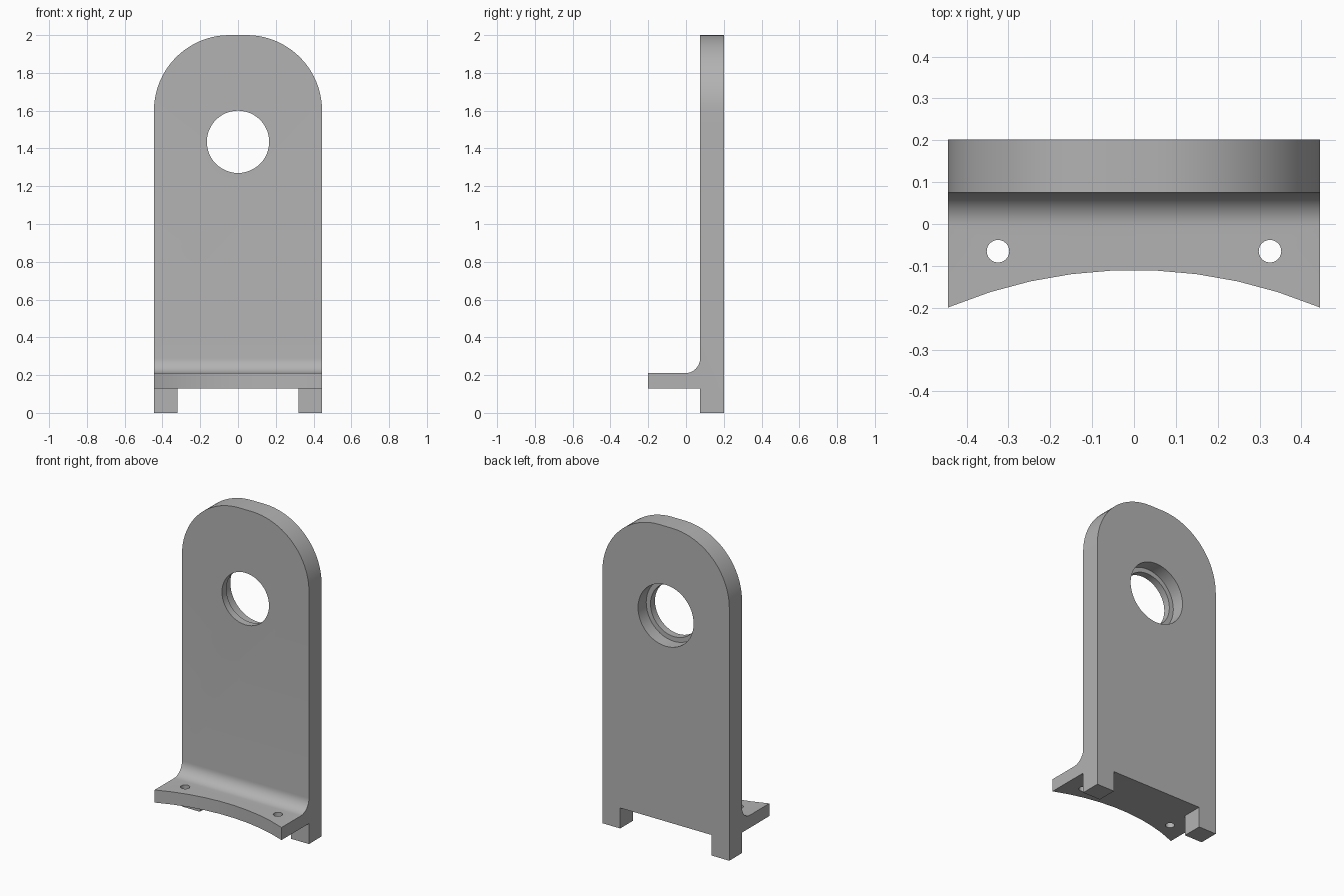
import bpy, bmesh
from math import sin, cos, pi, radians
from mathutils import Vector

default = bpy.data.objects.get("Cube")
if default:
    bpy.data.objects.remove(default, do_unlink=True)

# Main dimensions
HALF_W, HEIGHT = 0.445, 2.0
FRONT, BACK = 0.075, 0.202          # upright plate faces
FLANGE_LOW, FLANGE_TOP = 0.13, 0.21
FILLET, CORNER = 0.08, 0.4
LEG_INNER = 0.32
HOLE_Z = 1.435

metal = bpy.data.materials.new("plain grey")
grey = (0.45, 0.45, 0.45, 1)
metal.diffuse_color = grey
metal.use_nodes = True
metal.node_tree.nodes["Principled BSDF"].inputs["Base Color"].default_value = grey


def arc(cx, cy, r, start, end, steps):
    """Points along an arc, angles in degrees."""
    angles = [radians(start + (end - start) * i / steps) for i in range(steps + 1)]
    return [(cx + r * cos(a), cy + r * sin(a)) for a in angles]


def circle(cx, cy, r, steps):
    return arc(cx, cy, r, 0, 360 - 360 / steps, steps - 1)


def prism(name, outline, axis, low, high):
    """Extrude a 2D outline along the x, y or z axis."""
    place = {"x": lambda a, b: (low, a, b),
             "y": lambda a, b: (a, low, b),
             "z": lambda a, b: (a, b, low)}[axis]
    bm = bmesh.new()
    face = bm.faces.new([bm.verts.new(place(a, b)) for a, b in outline])
    out = bmesh.ops.extrude_face_region(bm, geom=[face])
    shift = Vector([(high - low) * (axis == k) for k in "xyz"])
    moved = [v for v in out["geom"] if isinstance(v, bmesh.types.BMVert)]
    bmesh.ops.translate(bm, verts=moved, vec=shift)
    bmesh.ops.recalc_face_normals(bm, faces=bm.faces)
    mesh = bpy.data.meshes.new(name)
    bm.to_mesh(mesh)
    bm.free()
    mesh.materials.append(metal)
    obj = bpy.data.objects.new(name, mesh)
    bpy.context.collection.objects.link(obj)
    return obj


def carve(target, cutter, operation="DIFFERENCE"):
    cutter.hide_render = True
    mod = target.modifiers.new(cutter.name, "BOOLEAN")
    mod.operation, mod.solver, mod.object = operation, "EXACT", cutter
    bpy.ops.object.modifier_apply(modifier=mod.name)
    bpy.data.objects.remove(cutter, do_unlink=True)


# Side profile with the inside fillet, wider and deeper than needed
side = [(-0.4, 0), (BACK, 0), (BACK, HEIGHT + 0.1), (FRONT, HEIGHT + 0.1)]
side += arc(FRONT - FILLET, FLANGE_TOP + FILLET, FILLET, 0, -90, 10)
side += [(-0.4, FLANGE_TOP)]
bracket = prism("bracket", side, "x", -0.6, 0.6)
bpy.context.view_layer.objects.active = bracket
bracket.select_set(True)

# Rounded upright outline
cx, cz = HALF_W - CORNER, HEIGHT - CORNER
outline = [(-HALF_W, -0.5), (HALF_W, -0.5)]
outline += arc(cx, cz, CORNER, 0, 90, 20) + arc(-cx, cz, CORNER, 90, 180, 20)
carve(bracket, prism("upright_outline", outline, "y", -1, 1), "INTERSECT")

# Space under the flange and between the two legs
space = [(-1, -1), (1, -1), (1, FRONT), (LEG_INNER, FRONT), (LEG_INNER, 1),
         (-LEG_INNER, 1), (-LEG_INNER, FRONT), (-1, FRONT)]
carve(bracket, prism("leg_gap", space, "z", -1, FLANGE_LOW))

# Concave front edge of the flange
radius = 1.145
curve = arc(0, -0.11 - radius, radius, 2.5, 177.5, 35)
carve(bracket, prism("flange_curve", curve, "z", -1, 1))

# Screw holes in the flange
for sx in (-1, 1):
    carve(bracket, prism("screw_hole", circle(sx * 0.325, -0.065, 0.027, 24), "z", -1, 1))

# Through hole, with a wider recess from the back
carve(bracket, prism("through_hole", circle(0, HOLE_Z, 0.165, 48), "y", -1, 1))
carve(bracket, prism("back_recess", circle(0, HOLE_Z, 0.195, 48), "y", FRONT + 0.045, 1))

bpy.ops.object.shade_smooth_by_angle(angle=radians(30))
